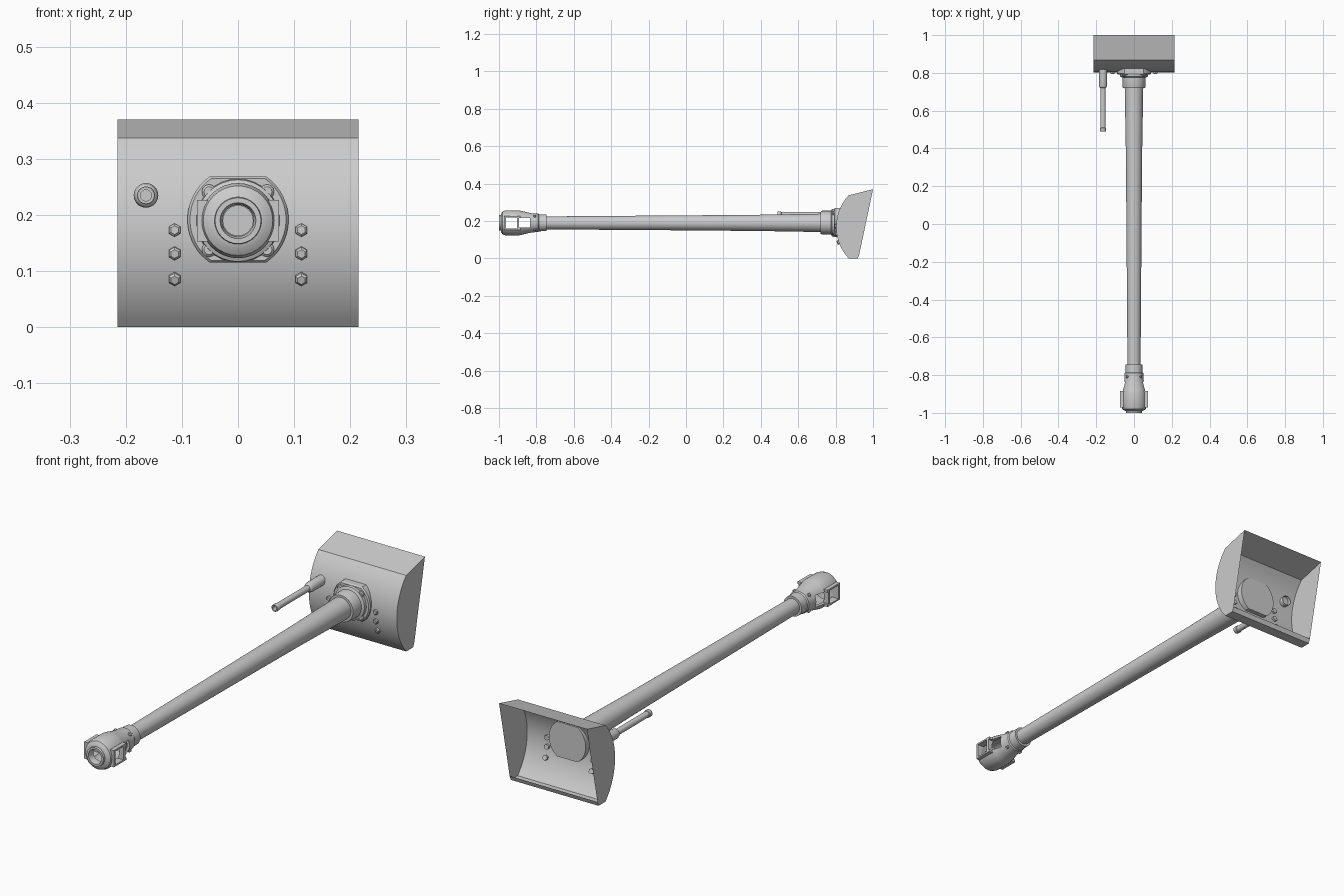
import bpy, bmesh, math
from mathutils import Vector, Matrix

if "Cube" in bpy.data.objects:
    bpy.data.objects.remove(bpy.data.objects["Cube"])

grey = bpy.data.materials.new("plain_grey")
grey.diffuse_color = (0.6, 0.6, 0.6, 1)
grey.use_nodes = True
grey.node_tree.nodes["Principled BSDF"].inputs["Base Color"].default_value = grey.diffuse_color
AXIS_Z = 0.19


def finish(bm, name, angle=30, recalc=True):
    if recalc:
        bmesh.ops.recalc_face_normals(bm, faces=bm.faces)
    mesh = bpy.data.meshes.new(name)
    bm.to_mesh(mesh)
    bm.free()
    obj = bpy.data.objects.new(name, mesh)
    bpy.context.collection.objects.link(obj)
    mesh.materials.append(grey)
    bpy.ops.object.select_all(action='DESELECT')
    obj.select_set(True)
    bpy.context.view_layer.objects.active = obj
    if angle:
        bpy.ops.object.shade_smooth_by_angle(angle=math.radians(angle))
    return obj


def lathe(name, profile, x=0, z=AXIS_Z, n=32, closed=False):
    """Revolve (y, radius) points about a line along y."""
    bm = bmesh.new()
    rings = []
    for y, r in profile:
        if r == 0:
            rings.append([bm.verts.new((x, y, z))] * n)
        else:
            rings.append([bm.verts.new((x + r * math.cos(2 * math.pi * i / n), y,
                                        z + r * math.sin(2 * math.pi * i / n))) for i in range(n)])
    pairs = list(zip(rings, rings[1:])) + ([(rings[-1], rings[0])] if closed else [])
    for a, b in pairs:
        for i in range(n):
            j = (i + 1) % n
            bm.faces.new(list(dict.fromkeys((a[i], a[j], b[j], b[i]))))
    return finish(bm, name)


def box(name, lo, hi):
    bm = bmesh.new()
    bmesh.ops.create_cube(bm, size=1)
    for v in bm.verts:
        v.co = [lo[k] + (v.co[k] + 0.5) * (hi[k] - lo[k]) for k in range(3)]
    return finish(bm, name, 0)


def bolt(name, pos, direction, r, depth, n=6):
    """Domed bolt head centred on pos, pointing along direction."""
    bm = bmesh.new()
    turn = Vector(direction).to_track_quat('Z', 'Y').to_matrix().to_4x4()
    bmesh.ops.create_cone(bm, cap_ends=True, segments=n, radius1=r, radius2=r, depth=depth,
                          matrix=Matrix.Translation(pos) @ turn)
    top = max(bm.faces, key=lambda f: f.normal.dot(Vector(direction)))
    bmesh.ops.bevel(bm, geom=list(top.edges), offset=r * 0.3, segments=1, affect='EDGES')
    return finish(bm, name, 0)


def cut(obj, cutter):
    mod = obj.modifiers.new("cut", 'BOOLEAN')
    mod.operation, mod.solver, mod.object = 'DIFFERENCE', 'EXACT', cutter
    cutter.hide_render = True
    cutter.hide_viewport = False
    cutter.display_type = 'WIRE'


# mantlet: curved front, sloping top, open back
R, HALF = 0.247, 0.215
FRONT_Y, MID_Z = 0.803, 0.169


def front_y(z):
    return FRONT_Y + R - math.sqrt(R * R - (z - MID_Z) ** 2)


profile = [(1.0, 0.37)]
profile += [(front_y(0.337 * (1 - i / 20)), 0.337 * (1 - i / 20)) for i in range(21)]
profile += [(0.918, 0.0), (0.926, 0.02)]
bm = bmesh.new()
left, right = [[bm.verts.new((s * HALF, y, z)) for y, z in profile] for s in (-1, 1)]
for i in range(len(profile) - 1):
    bm.faces.new((left[i], left[i + 1], right[i + 1], right[i]))
bm.faces.new(left[::-1])
bm.faces.new(right)
finish(bm, "mantlet", 20)

# mounting flange: disc with flattened top and bottom
bm = bmesh.new()
outline = [(0.09 * math.cos(2 * math.pi * i / 64),
            max(-0.077, min(0.077, 0.0925 * math.sin(2 * math.pi * i / 64)))) for i in range(64)]
layers = [[bm.verts.new((x * s, y, AXIS_Z + 0.002 + z * s)) for x, z in outline]
          for y, s in ((0.83, 1), (0.797, 1), (0.791, 0.95))]
for a, b in zip(layers, layers[1:]):
    for i in range(64):
        j = (i + 1) % 64
        bm.faces.new((a[i], a[j], b[j], b[i]))
bm.faces.new(layers[0])
bm.faces.new(layers[-1])
finish(bm, "flange")

# barrel and its root collar
lathe("barrel", [(-0.80, 0.0265), (-0.82, 0.0265), (-0.82, 0.034), (-0.5, 0.0365), (0.0, 0.040),
                 (0.4, 0.0435), (0.72, 0.049), (0.8, 0.05)])
lathe("barrel_bore", [(-0.82, 0.0265), (-0.5, 0.0265), (-0.5, 0)])
lathe("barrel_collar", [(0.72, 0.045), (0.72, 0.059), (0.725, 0.061), (0.775, 0.062),
                        (0.78, 0.073), (0.795, 0.075)])

# muzzle brake: hollow shell with two side windows
brake = lathe("muzzle_brake", [
    (-0.745, 0.033), (-0.745, 0.044), (-0.785, 0.045), (-0.79, 0.049), (-0.825, 0.051),
    (-0.88, 0.064), (-0.895, 0.067), (-0.965, 0.067), (-0.98, 0.062), (-0.988, 0.05),
    (-0.99, 0.042), (-1.0, 0.041), (-1.0, 0.032), (-0.985, 0.028), (-0.97, 0.028),
    (-0.965, 0.052), (-0.89, 0.052), (-0.83, 0.040), (-0.825, 0.033)], closed=True)
front_window = box("front_window_cutter", (-0.2, -0.962, AXIS_Z - 0.03), (0.2, -0.904, AXIS_Z + 0.03))
rear_window = box("rear_window_cutter", (-0.2, -0.892, AXIS_Z - 0.026), (0.2, -0.835, AXIS_Z + 0.026))
cut(brake, front_window)
cut(brake, rear_window)
for s, side in ((-1, "left"), (1, "right")):
    xs = sorted((s * 0.052, s * 0.073))
    rim = box("window_rim_" + side, (xs[0], -0.972, AXIS_Z - 0.037), (xs[1], -0.885, AXIS_Z + 0.037))
    cut(rim, front_window)
    cut(rim, rear_window)

# bolts: brake neck, flange corners, mantlet face
for i in range(4):
    a = math.pi / 4 + i * math.pi / 2
    d = Vector((math.cos(a), 0, math.sin(a)))
    bolt("neck_bolt", d * 0.05 + Vector((0, -0.808, AXIS_Z)), d, 0.008, 0.012)
    bolt("flange_bolt", d * 0.073 + Vector((0, 0.789, AXIS_Z)), (0, -1, 0), 0.013, 0.014, 12)
for s in (-1, 1):
    for z in (0.173, 0.132, 0.087):
        normal = Vector((0, front_y(z) - FRONT_Y - R, z - MID_Z)).normalized()
        bolt("mantlet_bolt", (s * 0.113, front_y(z), z), normal, 0.012, 0.02)

# secondary gun beside the main barrel
lathe("side_gun", [(0.83, 0.022), (0.735, 0.022), (0.725, 0.019), (0.72, 0.0135), (0.51, 0.0135),
                   (0.508, 0.016), (0.492, 0.016), (0.49, 0.015), (0.49, 0.010), (0.55, 0.010),
                   (0.55, 0)], x=-0.164, z=0.235, n=20)
